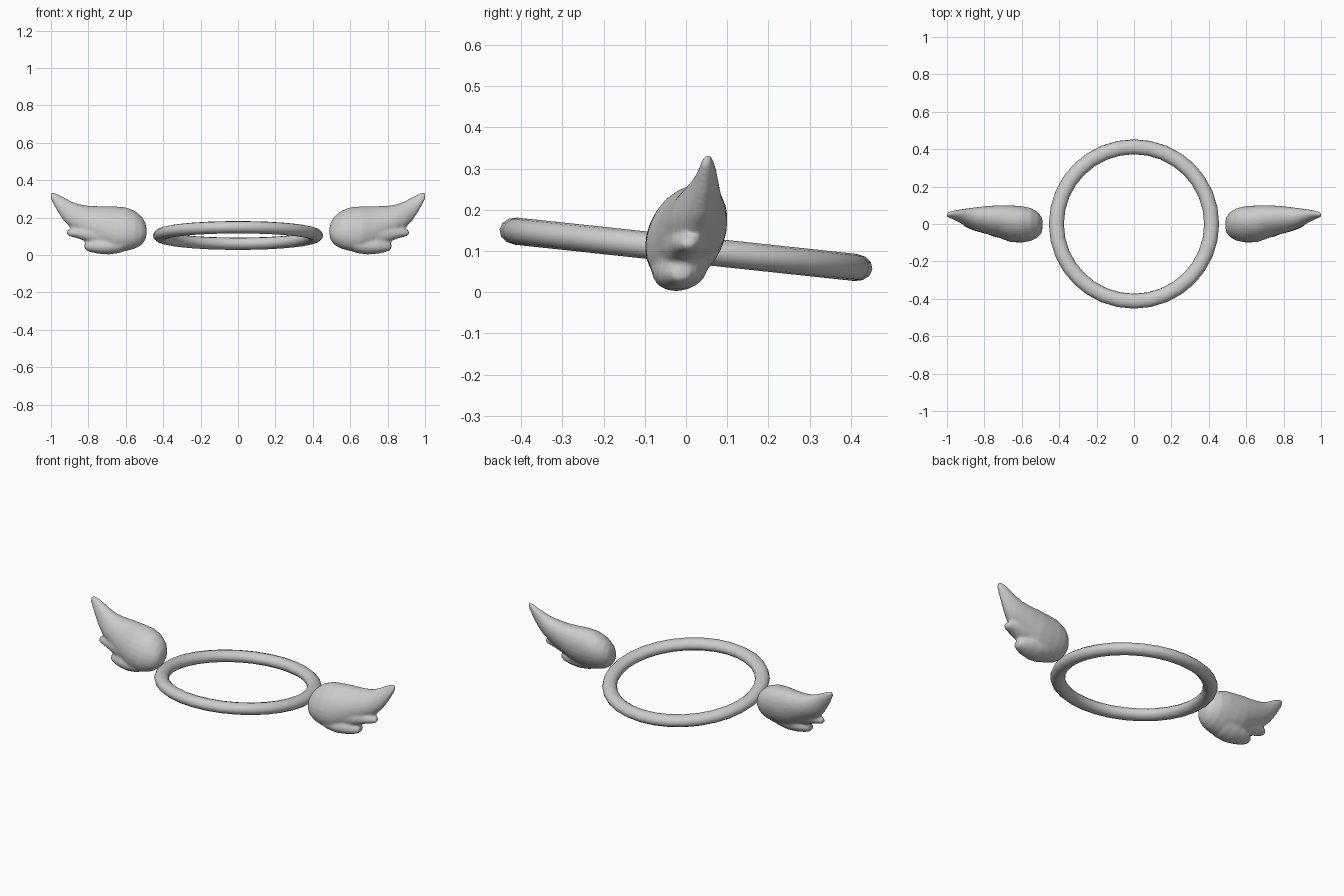
import bpy, bmesh, math
from mathutils import Matrix

if "Cube" in bpy.data.objects:
    bpy.data.objects.remove(bpy.data.objects["Cube"])

grey = bpy.data.materials.new("light grey")
grey.diffuse_color = (0.6, 0.6, 0.6, 1)
grey.use_nodes = True
grey.node_tree.nodes["Principled BSDF"].inputs["Base Color"].default_value = grey.diffuse_color


def add_object(name, bm):
    mesh = bpy.data.meshes.new(name)
    bmesh.ops.recalc_face_normals(bm, faces=bm.faces)
    for f in bm.faces:
        f.smooth = True
    bm.to_mesh(mesh)
    bm.free()
    mesh.materials.append(grey)
    obj = bpy.data.objects.new(name, mesh)
    bpy.context.collection.objects.link(obj)
    return obj


def skin(bm, rings, closed):
    """Bridge successive rings of vertices, capping the ends if open."""
    n = len(rings[0])
    for i in range(len(rings) if closed else len(rings) - 1):
        a, b = rings[i], rings[(i + 1) % len(rings)]
        for j in range(n):
            k = (j + 1) % n
            bm.faces.new((a[j], a[k], b[k], b[j]))
    if not closed:
        bm.faces.new(rings[0])
        bm.faces.new(rings[-1][::-1])


def loft(bm, stations, lean=0.2, n=24):
    """Oval sections along x, each given as x, bottom, top, front, back."""
    rings = []
    for x, z0, z1, y0, y1 in stations:
        rz, ry = (z1 - z0) / 2, (y1 - y0) / 2
        ring = []
        for j in range(n):
            t = 2 * math.pi * j / n
            y = (y0 + y1) / 2 + ry * math.cos(t) + lean * rz * math.sin(t)
            ring.append(bm.verts.new((x, y, (z0 + z1) / 2 + rz * math.sin(t))))
        rings.append(ring)
    skin(bm, rings, False)


# Halo: a slightly flattened ring, tipped down at the back
bm = bmesh.new()
rings = []
for i in range(32):
    a = 2 * math.pi * i / 32
    ring = []
    for j in range(12):
        t = 2 * math.pi * j / 12
        r = 0.415 + 0.04 * math.cos(t)
        ring.append(bm.verts.new((r * math.cos(a), r * math.sin(a), 0.033 * math.sin(t))))
    rings.append(ring)
skin(bm, rings, True)
bm.transform(Matrix.Translation((0, 0, 0.104)) @ Matrix.Rotation(math.radians(-6.1), 4, 'X'))
add_object("halo", bm)

# Wings: rounded root with a long upper feather, plus two shorter feathers
bm = bmesh.new()
loft(bm, [
    (0.489, 0.105, 0.145, -0.025, 0.020),
    (0.496, 0.080, 0.174, -0.050, 0.040),
    (0.515, 0.054, 0.205, -0.070, 0.062),
    (0.550, 0.034, 0.235, -0.088, 0.083),
    (0.600, 0.020, 0.255, -0.097, 0.093),
    (0.660, 0.020, 0.260, -0.094, 0.097),
    (0.720, 0.040, 0.261, -0.072, 0.098),
    (0.790, 0.085, 0.262, -0.050, 0.094),
    (0.850, 0.118, 0.271, -0.033, 0.087),
    (0.895, 0.144, 0.288, -0.012, 0.081),
    (0.930, 0.180, 0.308, 0.008, 0.076),
    (0.965, 0.232, 0.326, 0.025, 0.070),
    (0.990, 0.278, 0.336, 0.034, 0.064),
    (1.002, 0.303, 0.333, 0.040, 0.058)])
loft(bm, [
    (0.620, 0.060, 0.180, -0.060, 0.060),
    (0.720, 0.052, 0.185, -0.068, 0.062),
    (0.800, 0.068, 0.175, -0.050, 0.056),
    (0.860, 0.090, 0.155, -0.034, 0.044),
    (0.895, 0.098, 0.142, -0.020, 0.034),
    (0.914, 0.106, 0.130, -0.008, 0.022)])
loft(bm, [
    (0.570, 0.040, 0.120, -0.070, 0.040),
    (0.630, 0.011, 0.115, -0.084, 0.052),
    (0.690, 0.002, 0.105, -0.080, 0.052),
    (0.750, 0.007, 0.096, -0.068, 0.044),
    (0.795, 0.017, 0.080, -0.050, 0.030),
    (0.820, 0.029, 0.063, -0.034, 0.010)])
wings = add_object("wings", bm)

# Melt the feathers into one soft surface and mirror it
remesh = wings.modifiers.new("blend", 'REMESH')
remesh.mode = 'VOXEL'
remesh.voxel_size = 0.008
remesh.use_smooth_shade = True
soften = wings.modifiers.new("soften", 'SMOOTH')
soften.factor = 0.5
soften.iterations = 6
mirror = wings.modifiers.new("mirror", 'MIRROR')
mirror.use_axis[0] = True
